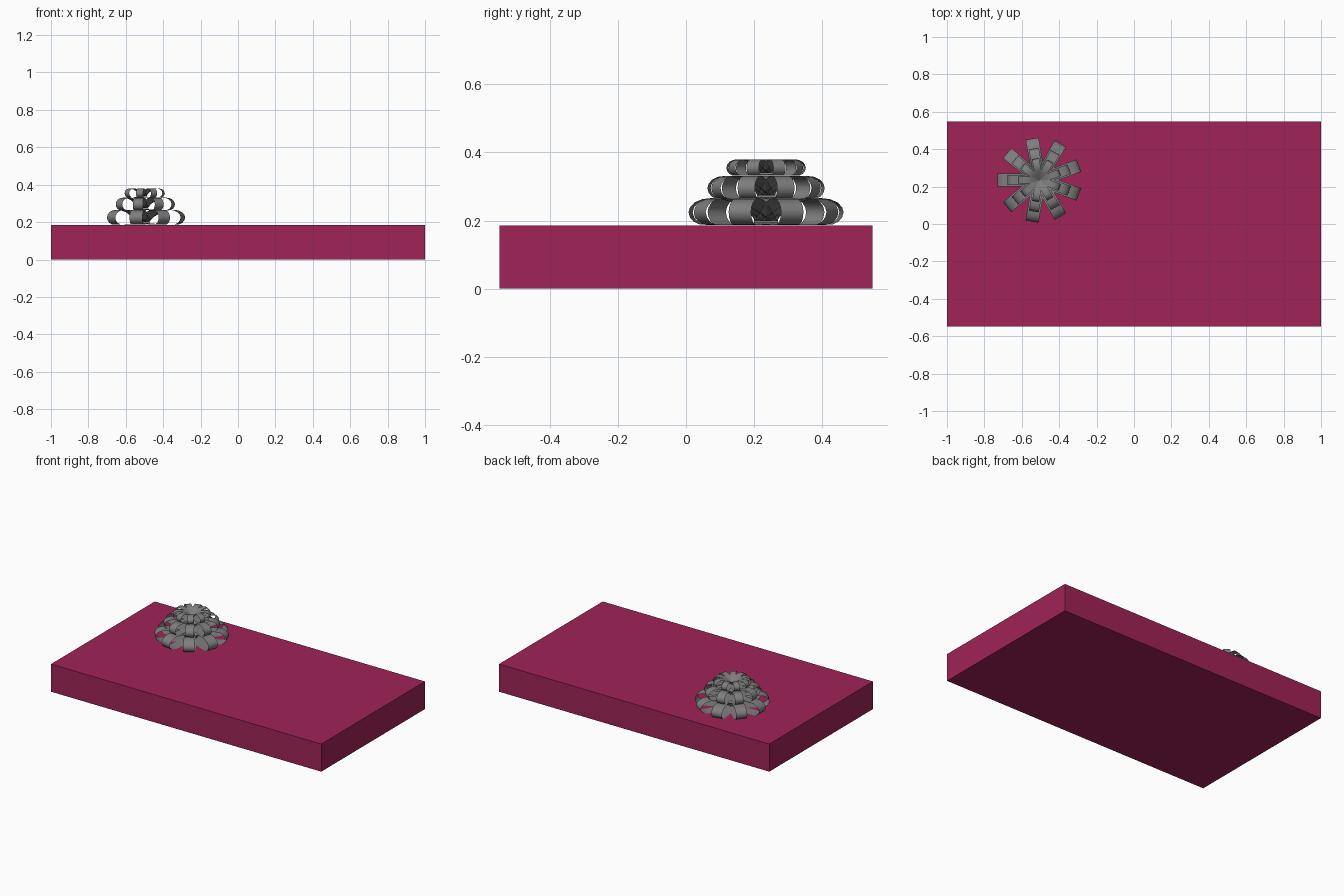
import bpy, bmesh, math
from mathutils import Vector

if "Cube" in bpy.data.objects:
    bpy.data.objects.remove(bpy.data.objects["Cube"], do_unlink=True)


def make_material(name, rgb):
    mat = bpy.data.materials.new(name)
    mat.use_nodes = True
    mat.diffuse_color = (*rgb, 1)
    mat.node_tree.nodes["Principled BSDF"].inputs["Base Color"].default_value = (*rgb, 1)
    return mat


def make_object(name, bm, mat):
    mesh = bpy.data.meshes.new(name)
    bm.to_mesh(mesh)
    bm.free()
    mesh.materials.append(mat)
    obj = bpy.data.objects.new(name, mesh)
    bpy.context.collection.objects.link(obj)
    return obj


berry = make_material("berry_red", (0.35, 0.017, 0.095))
grey = make_material("ribbon_grey", (0.21, 0.21, 0.21))

# Gift box
BOX_TOP = 0.185
bm = bmesh.new()
bmesh.ops.create_cube(bm, size=1)
bmesh.ops.scale(bm, vec=(2, 1.096, BOX_TOP), verts=bm.verts)
bmesh.ops.translate(bm, vec=(0, 0, BOX_TOP / 2), verts=bm.verts)
make_object("gift_box", bm, berry)

# Ribbon loop side profile: (radius, height), both 0 to 1
LOOP = [(0, 0.15), (0.2, 0.5), (0.4, 0.82), (0.56, 0.96), (0.7, 1), (0.82, 0.96),
        (0.92, 0.84), (0.98, 0.66), (1, 0.48), (0.98, 0.28), (0.93, 0.12),
        (0.85, 0.02), (0.7, 0), (0.35, 0.03), (0, 0.1)]
LOOPS_PER_TIER = 9


def bow_tier(name, radius, base, height, width):
    """Ring of closed ribbon loops radiating from the bow centre."""
    bm = bmesh.new()
    for k in range(LOOPS_PER_TIER):
        a = math.pi + k * math.tau / LOOPS_PER_TIER
        out = Vector((math.cos(a), math.sin(a), 0))
        side = Vector((-out.y, out.x, 0)) * (width / 2)
        rows = []
        for r, h in LOOP:
            p = out * (r * radius) + Vector((0, 0, h * height))
            rows.append((bm.verts.new(p - side), bm.verts.new(p + side)))
        for (a0, a1), (b0, b1) in zip(rows, rows[1:]):
            bm.faces.new((a0, b0, b1, a1))
    obj = make_object(name, bm, grey)
    obj.location = (-0.506, 0.235, base)
    bpy.ops.object.select_all(action='DESELECT')
    obj.select_set(True)
    bpy.context.view_layer.objects.active = obj
    bpy.ops.object.shade_smooth_by_angle(angle=math.radians(40))


# Three stacked tiers of the bow
bow_tier("bow_lower_tier", 0.225, BOX_TOP + 0.002, 0.079, 0.07)
bow_tier("bow_middle_tier", 0.17, 0.263, 0.068, 0.054)
bow_tier("bow_upper_tier", 0.115, 0.332, 0.048, 0.038)
